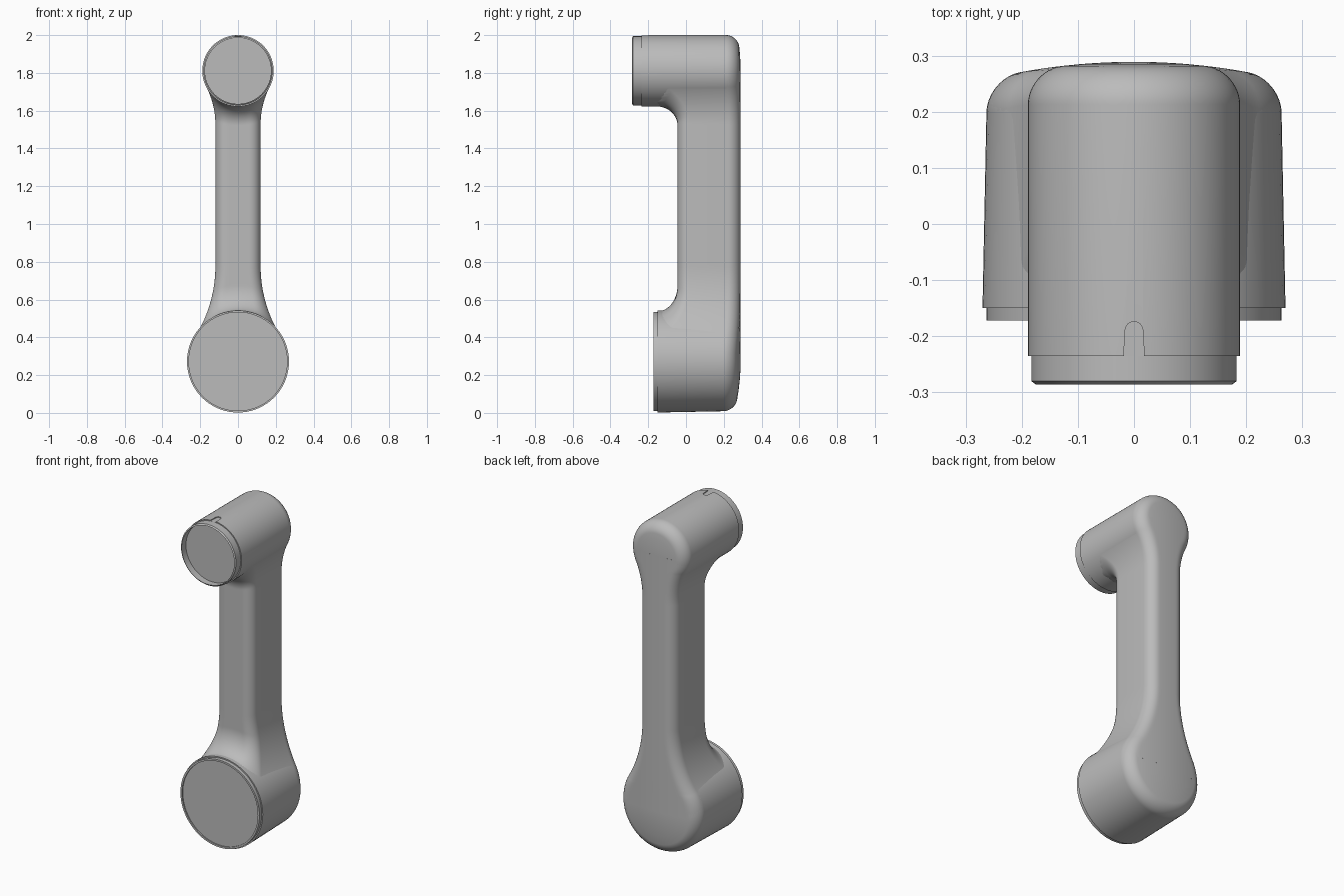
import bpy, bmesh, math
from mathutils import Vector

cube = bpy.data.objects.get("Cube")
if cube:
    bpy.data.objects.remove(cube, do_unlink=True)

LOW_Z, LOW_R = 0.272, 0.263      # large joint
TOP_Z, TOP_R = 1.811, 0.189      # small joint
ARM_W, FRONT_Y, EDGE = 0.12, -0.045, 0.06

grey = bpy.data.materials.new("light_grey")
grey.use_nodes = True
grey.diffuse_color = (0.5, 0.5, 0.5, 1)
grey.node_tree.nodes["Principled BSDF"].inputs["Base Color"].default_value = (0.5, 0.5, 0.5, 1)


def finish(name, bm):
    bmesh.ops.recalc_face_normals(bm, faces=bm.faces)
    mesh = bpy.data.meshes.new(name)
    bm.to_mesh(mesh)
    bm.free()
    obj = bpy.data.objects.new(name, mesh)
    bpy.context.collection.objects.link(obj)
    mesh.materials.append(grey)
    return obj


def smooth(obj):
    bpy.ops.object.select_all(action='DESELECT')
    obj.select_set(True)
    bpy.context.view_layer.objects.active = obj
    bpy.ops.object.shade_smooth_by_angle(angle=math.radians(35))


def dome(u):
    return 0.289 - 0.45 * u * u


def drop(t):
    t = min(max(t, 0), EDGE)
    return EDGE - math.sqrt(EDGE * EDGE - t * t)


def lathe(name, front, radius, z):
    """Spin a front profile plus a rounded, domed back about the y axis."""
    back = []
    for i in range(13):
        a = i / 12 * math.pi / 2
        r = radius - EDGE + EDGE * math.cos(a)
        back.append((r, dome(r) - EDGE + EDGE * math.sin(a)))
    inner = radius - EDGE
    back += [(inner * k, dome(inner * k)) for k in (0.75, 0.5, 0.25, 0)]
    bm = bmesh.new()
    verts = [bm.verts.new((r, y, z)) for r, y in front + back]
    edges = [bm.edges.new(pair) for pair in zip(verts, verts[1:])]
    bmesh.ops.spin(bm, geom=verts + edges, cent=(0, 0, z), axis=(0, 1, 0),
                   angle=math.tau, steps=72)
    bmesh.ops.remove_doubles(bm, verts=bm.verts, dist=0.0001)
    return finish(name, bm)


# Joint housings: stepped rims in front, the small one with a recessed face
lower = lathe("lower_joint", [(0, -0.165), (0.252, -0.165), (0.252, -0.172), (0.263, -0.172),
                              (0.263, -0.15), (0.27, -0.15)], LOW_R, LOW_Z)
upper = lathe("upper_joint", [(0, -0.245), (0.175, -0.245), (0.175, -0.286), (0.183, -0.28),
                              (0.183, -0.235), (0.189, -0.235)], TOP_R, TOP_Z)

# Small round-ended alignment slot in the top of the small housing
bm = bmesh.new()
outline = [(-0.019, -0.25)] + [(-0.016 * math.cos(a), -0.19 + 0.016 * math.sin(a))
                               for a in [i * math.pi / 8 for i in range(9)]] + [(0.019, -0.25)]
face = bm.faces.new([bm.verts.new((x, y, TOP_Z + 0.1835)) for x, y in outline])
ext = bmesh.ops.extrude_face_region(bm, geom=[face])
bmesh.ops.translate(bm, vec=Vector((0, 0, 0.05)),
                    verts=[v for v in ext["geom"] if isinstance(v, bmesh.types.BMVert)])
cutter = finish("slot_cutter", bm)
cutter.hide_render = True
cutter.hide_set(True)
cut = upper.modifiers.new("slot", 'BOOLEAN')
cut.operation = 'DIFFERENCE'
cut.solver = 'EXACT'
cut.object = cutter


def flare(dz, radius, run):
    """Half-width at distance dz from a joint centre: circle, tangent arc, straight."""
    rho = (run ** 2 + ARM_W ** 2 - radius ** 2) / (2 * (radius - ARM_W))
    if dz >= run:
        return ARM_W
    if dz > run * radius / (radius + rho):
        return ARM_W + rho - math.sqrt(rho ** 2 - (run - dz) ** 2)
    return math.sqrt(radius ** 2 - dz ** 2)


def half_width(z):
    if z < 1.2:
        return flare(abs(z - LOW_Z), LOW_R, 0.505)
    return flare(abs(TOP_Z - z), TOP_R, 0.282)


def fillet(x, z, centre, radius, reach, height):
    d = math.hypot(x, z - centre) - radius
    k = 1 - min(max(d / reach, 0), 1)
    return height * (1 - math.sqrt(1 - k * k))


def front(x, z):
    return (FRONT_Y - fillet(x, z, LOW_Z, LOW_R, 0.14, 0.112)
            - fillet(x, z, TOP_Z, TOP_R, 0.1, 0.11))


# Arm: rounded sections lofted upward, flaring into both housings
STEP, COLS = 0.006, 32
low_n, top_n = 90, 56
rows = [LOW_Z + STEP * i for i in range(low_n)]
rows += [TOP_Z - STEP * i for i in reversed(range(top_n))]
bm = bmesh.new()
rings = []
for z in rows:
    w = half_width(z)
    slope = (half_width(z + 0.001) - half_width(z - 0.001)) / 0.002
    k = math.sqrt(1 + slope * slope)
    w *= 0.998
    us = [w * math.sin(math.pi * (i / COLS - 0.5)) for i in range(COLS + 1)]
    cut_in = [drop((abs(u) - w) / k + EDGE) for u in us]
    ring = [(u, front(u, z) + c, z) for u, c in zip(us, cut_in)]
    ring += reversed([(u, dome(u) - c, z) for u, c in zip(us, cut_in)])
    rings.append([bm.verts.new(p) for p in ring])
for a, b in zip(rings, rings[1:]):
    for i in range(len(a)):
        j = (i + 1) % len(a)
        bm.faces.new((a[i], a[j], b[j], b[i]))
bm.faces.new(rings[0])
bm.faces.new(rings[-1])
arm = finish("arm", bm)

for part in (lower, upper, arm):
    smooth(part)
